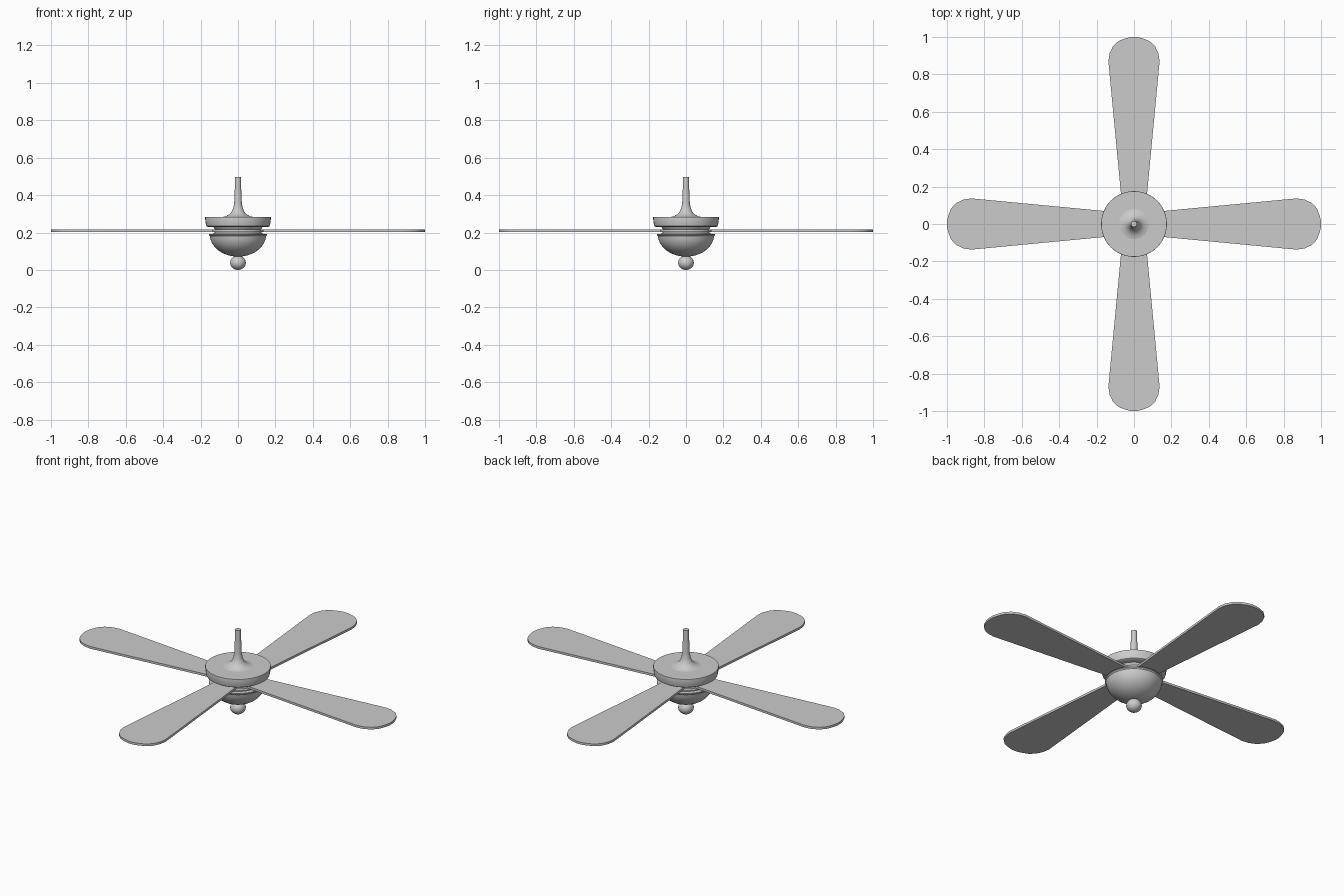
import bpy, bmesh, math

if "Cube" in bpy.data.objects:
    bpy.data.objects.remove(bpy.data.objects["Cube"])


def finish(name, bm, angle=35):
    bmesh.ops.recalc_face_normals(bm, faces=bm.faces)
    mesh = bpy.data.meshes.new(name)
    bm.to_mesh(mesh)
    bm.free()
    ob = bpy.data.objects.new(name, mesh)
    bpy.context.collection.objects.link(ob)
    bpy.ops.object.select_all(action='DESELECT')
    ob.select_set(True)
    bpy.context.view_layer.objects.active = ob
    bpy.ops.object.shade_smooth_by_angle(angle=math.radians(angle))
    return ob


def lathe(name, profile, sides=48):
    """Revolve (radius, z) points around the z axis."""
    bm = bmesh.new()
    verts = [bm.verts.new((r, 0, z)) for r, z in profile]
    edges = [bm.edges.new(p) for p in zip(verts, verts[1:])]
    bmesh.ops.spin(bm, geom=verts + edges, cent=(0, 0, 0), axis=(0, 0, 1),
                   angle=math.tau, steps=sides)
    bmesh.ops.remove_doubles(bm, verts=bm.verts, dist=1e-4)
    return finish(name, bm)


# Hanging rod flaring into the top of the motor
lathe("down_rod", [(0, 0.497), (0.016, 0.497), (0.017, 0.44), (0.02, 0.365),
                   (0.024, 0.335), (0.033, 0.312), (0.046, 0.297),
                   (0.065, 0.287), (0.08, 0.284)])

# Motor housing disc with stepped underside and neck
lathe("motor_housing", [(0, 0.283), (0.175, 0.283), (0.176, 0.278),
                        (0.172, 0.245), (0.169, 0.234), (0.163, 0.23),
                        (0.132, 0.23), (0.127, 0.222), (0.123, 0.217),
                        (0.123, 0.202), (0.13, 0.197), (0.13, 0.19), (0, 0.19)])

# Lower bowl with a small lip
bowl = [(0, 0.191), (0.156, 0.191), (0.156, 0.186)]
for i in range(11):
    a = math.radians(4 + i * 8.2)
    bowl.append((0.15 * math.cos(a), 0.188 - 0.117 * math.sin(a)))
lathe("lower_bowl", bowl + [(0, 0.071)])

# Finial ball
lathe("finial", [(0.042 * math.sin(math.pi * i / 14),
                  0.038 - 0.038 * math.cos(math.pi * i / 14)) for i in range(15)], 32)

# Four flat tapered blades with rounded tips
half = [(0.09, 0.063), (0.87, 0.137), (0.91, 0.131), (0.95, 0.113),
        (0.978, 0.083), (0.993, 0.045), (1.0, 0.015)]
outline = half + [(x, -y) for x, y in reversed(half)]
for k in range(4):
    bm = bmesh.new()
    c, s = math.cos(k * math.pi / 2), math.sin(k * math.pi / 2)
    face = bm.faces.new([bm.verts.new((x * c - y * s, x * s + y * c, 0.203))
                         for x, y in outline])
    ext = bmesh.ops.extrude_face_region(bm, geom=[face])
    bmesh.ops.translate(bm, vec=(0, 0, 0.013),
                        verts=[g for g in ext["geom"] if isinstance(g, bmesh.types.BMVert)])
    finish(f"blade_{k + 1}", bm)
